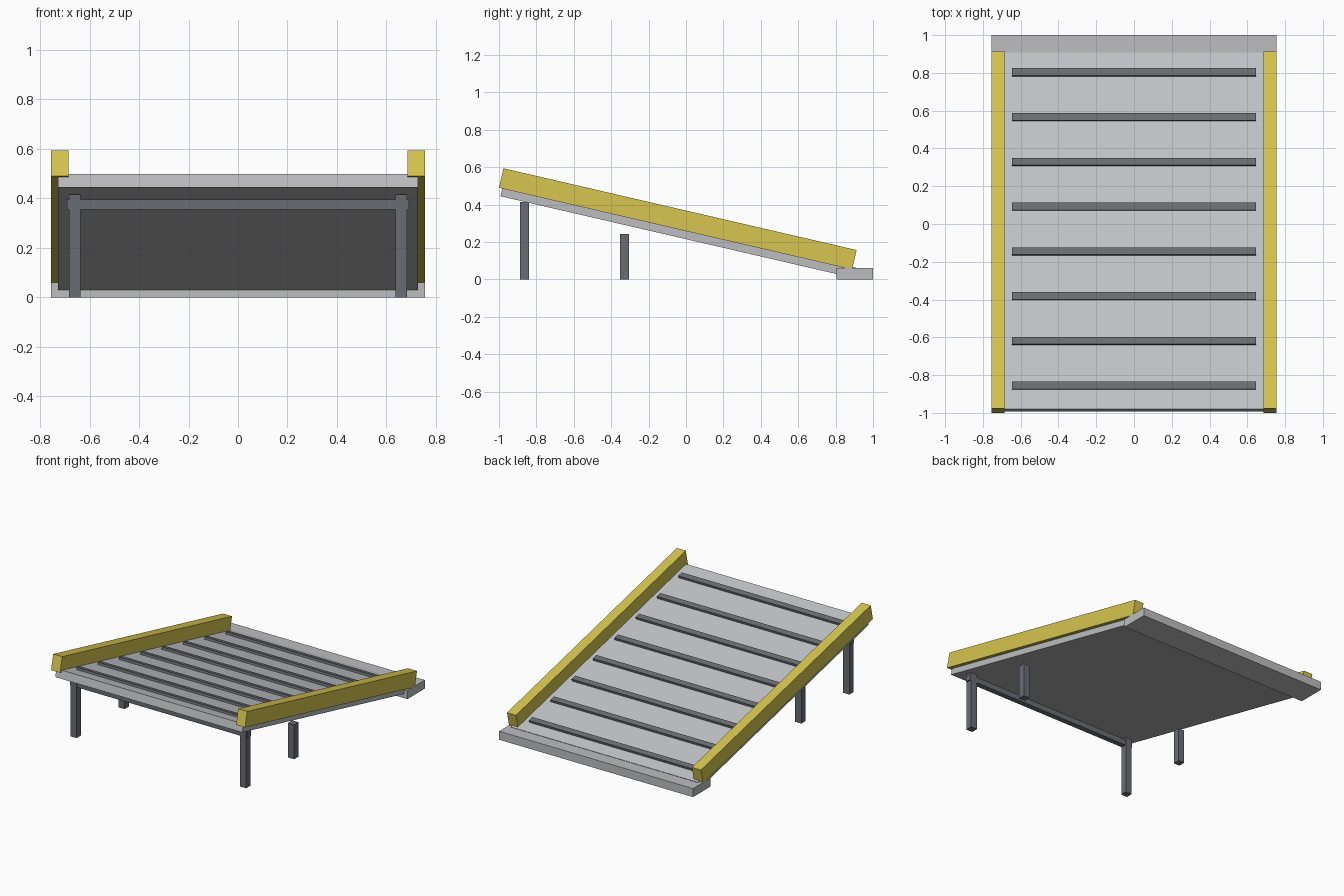
import bpy
import bmesh
from math import radians
from mathutils import Matrix, Vector

cube = bpy.data.objects.get("Cube")
if cube:
    bpy.data.objects.remove(cube, do_unlink=True)


def material(name, r, g, b):
    m = bpy.data.materials.new(name)
    m.use_nodes = True
    m.diffuse_color = (r, g, b, 1)
    m.node_tree.nodes["Principled BSDF"].inputs["Base Color"].default_value = (r, g, b, 1)
    return m


surface_grey = material("surface grey", 0.55, 0.56, 0.585)
concrete_grey = material("concrete grey", 0.51, 0.515, 0.525)
steel_grey = material("steel grey", 0.14, 0.155, 0.175)
slat_grey = material("slat grey", 0.15, 0.155, 0.17)
safety_yellow = material("safety yellow", 0.68, 0.56, 0.08)

# Sloping frame: y runs down the ramp, z points out of the deck
ramp = Matrix.Translation((0, -0.992, 0.445)) @ Matrix.Rotation(radians(-13.03), 4, 'X')


def box(name, xs, ys, zs, mat, frame=Matrix()):
    """Flat-faced box spanning three ranges, placed in a frame."""
    low, high = (Vector(p) for p in zip(xs, ys, zs))
    bm = bmesh.new()
    bmesh.ops.create_cube(bm, size=1)
    bmesh.ops.scale(bm, vec=high - low, verts=bm.verts)
    mesh = bpy.data.meshes.new(name)
    bm.to_mesh(mesh)
    bm.free()
    mesh.materials.append(mat)
    obj = bpy.data.objects.new(name, mesh)
    obj.matrix_world = frame @ Matrix.Translation((low + high) / 2)
    bpy.context.collection.objects.link(obj)
    return obj


# Ramp deck, with its upper face in the surface colour
LENGTH, THICK = 1.938, 0.056
deck = box("deck", (-0.728, 0.728), (0, LENGTH), (0, THICK), concrete_grey, ramp)
deck.data.materials.append(surface_grey)
for face in deck.data.polygons:
    if face.normal.z > 0.5:
        face.material_index = 1

# Landing plate at the foot of the ramp
box("landing_plate", (-0.755, 0.755), (0.805, 1), (0, 0.06), concrete_grey)

# Grip slats across the deck
for i in range(8):
    y = 0.125 + i * 0.2433
    box(f"grip_slat_{i + 1}", (-0.645, 0.645), (y - 0.02, y + 0.02),
        (THICK - 0.01, THICK + 0.016), slat_grey, ramp)

# Side rails and legs, mirrored left and right
for side, s in (("left", 1), ("right", -1)):
    rail_x = sorted((s * 0.685, s * 0.755))
    leg_x = sorted((s * 0.636, s * 0.684))
    box(f"{side}_rail", rail_x, (-0.018, LENGTH - 0.018), (0.042, 0.149), safety_yellow, ramp)
    box(f"{side}_front_leg", leg_x, (-0.887, -0.839), (0, 0.415), steel_grey)
    box(f"{side}_middle_leg", leg_x, (-0.353, -0.305), (0, 0.243), steel_grey)

# Beam joining the front legs
box("front_cross_beam", (-0.692, 0.692), (-0.882, -0.844), (0.355, 0.395), steel_grey)
